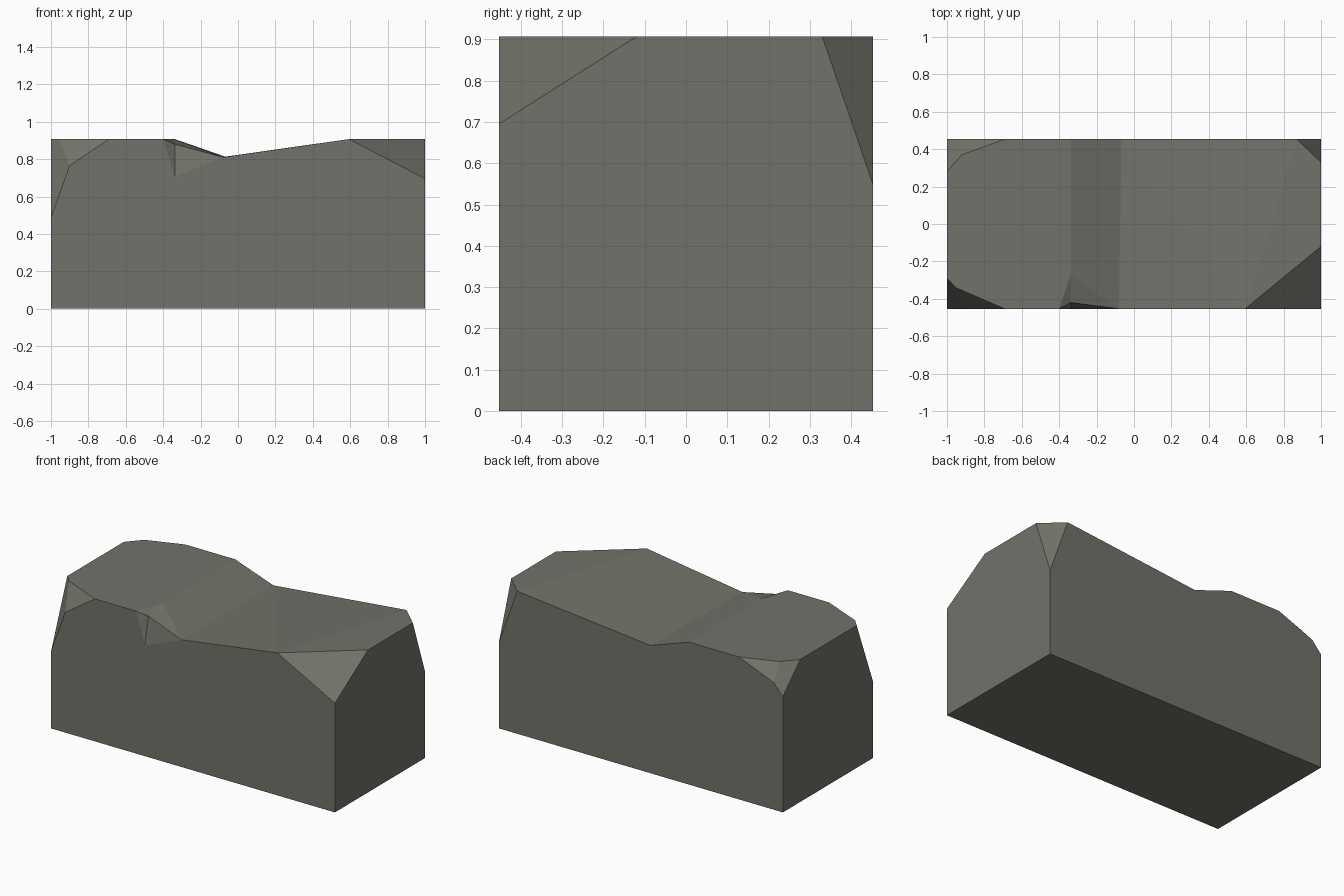
import bpy, bmesh
from mathutils import Vector

if "Cube" in bpy.data.objects:
    bpy.data.objects.remove(bpy.data.objects["Cube"])

Y, TOP = 0.4535, 0.907
bm = bmesh.new()


def pt(x, y, z):
    return bm.verts.new((x, y, z))


# Block corners
lf0, rf0, rb0, lb0 = [pt(x, y, 0) for x, y in ((-1, -Y), (1, -Y), (1, Y), (-1, Y))]
lf, rf, rb, lb = [pt(x, y, TOP) for x, y in ((-1, -Y), (1, -Y), (1, Y), (-1, Y))]

# Dip across the top
dip_f, dip_b = pt(-0.08, -Y, 0.81), pt(-0.068, Y, 0.813)
rise_f, rise_b = pt(0.594, -Y, TOP), pt(0.87, Y, TOP)
ledge_b, ledge_f = pt(-0.338, Y, TOP), pt(-0.338, -0.27, TOP)

# Small chip in the front edge
chip_l, chip_low, chip_in = pt(-0.4, -Y, TOP), pt(-0.338, -Y, 0.705), pt(-0.338, -0.42, 0.88)

for loop in (
    (lf0, lb0, rb0, rf0),
    (lf0, rf0, rf, rise_f, dip_f, chip_low, chip_l, lf),
    (rf0, rb0, rb, rf),
    (rb0, lb0, lb, ledge_b, dip_b, rise_b, rb),
    (lb0, lf0, lf, lb),
    (lf, chip_l, ledge_f, ledge_b, lb),
    (ledge_f, dip_f, dip_b, ledge_b),
    (dip_f, rise_f, dip_b),
    (rise_f, rise_b, dip_b),
    (rise_f, rf, rb, rise_b),
    (chip_l, chip_low, chip_in),
    (chip_l, chip_in, ledge_f),
    (chip_in, dip_f, ledge_f),
    (chip_low, dip_f, chip_in),
):
    bm.faces.new(loop)


def break_corner(a, b, c):
    """Slice off everything outside the plane through three points."""
    a, b, c = Vector(a), Vector(b), Vector(c)
    n = (b - a).cross(c - a).normalized()
    if n.dot(a - Vector((0, 0, 0.4))) < 0:
        n = -n
    cut = bmesh.ops.bisect_plane(
        bm, geom=bm.verts[:] + bm.edges[:] + bm.faces[:], dist=0.0005,
        plane_co=a, plane_no=n, clear_outer=True)["geom_cut"]
    edges = [e for e in cut if isinstance(e, bmesh.types.BMEdge) and e.is_boundary]
    bmesh.ops.edgenet_fill(bm, edges=edges)


# Broken corners: front right, back right, then two slices each on the left
break_corner((0.594, -Y, TOP), (1, -Y, 0.695), (1, -0.12, TOP))
break_corner((0.87, Y, TOP), (1, Y, 0.547), (1, 0.33, TOP))
break_corner((-0.69, -Y, TOP), (-0.953, -0.34, TOP), (-0.9, -Y, 0.765))
break_corner((-0.953, -0.34, TOP), (-0.9, -Y, 0.765), (-1, -Y, 0.485))
break_corner((-0.69, Y, TOP), (-0.92, 0.37, TOP), (-0.915, Y, 0.817))
break_corner((-0.92, 0.37, TOP), (-1, 0.28, TOP), (-1, Y, 0.737))

bmesh.ops.recalc_face_normals(bm, faces=bm.faces[:])
mesh = bpy.data.meshes.new("stone_block")
bm.to_mesh(mesh)
bm.free()

# Stone colour
stone = bpy.data.materials.new("grey stone")
stone.diffuse_color = (0.17, 0.17, 0.145, 1)
stone.use_nodes = True
stone.node_tree.nodes["Principled BSDF"].inputs["Base Color"].default_value = stone.diffuse_color
mesh.materials.append(stone)
block = bpy.data.objects.new("stone_block", mesh)
bpy.context.collection.objects.link(block)
